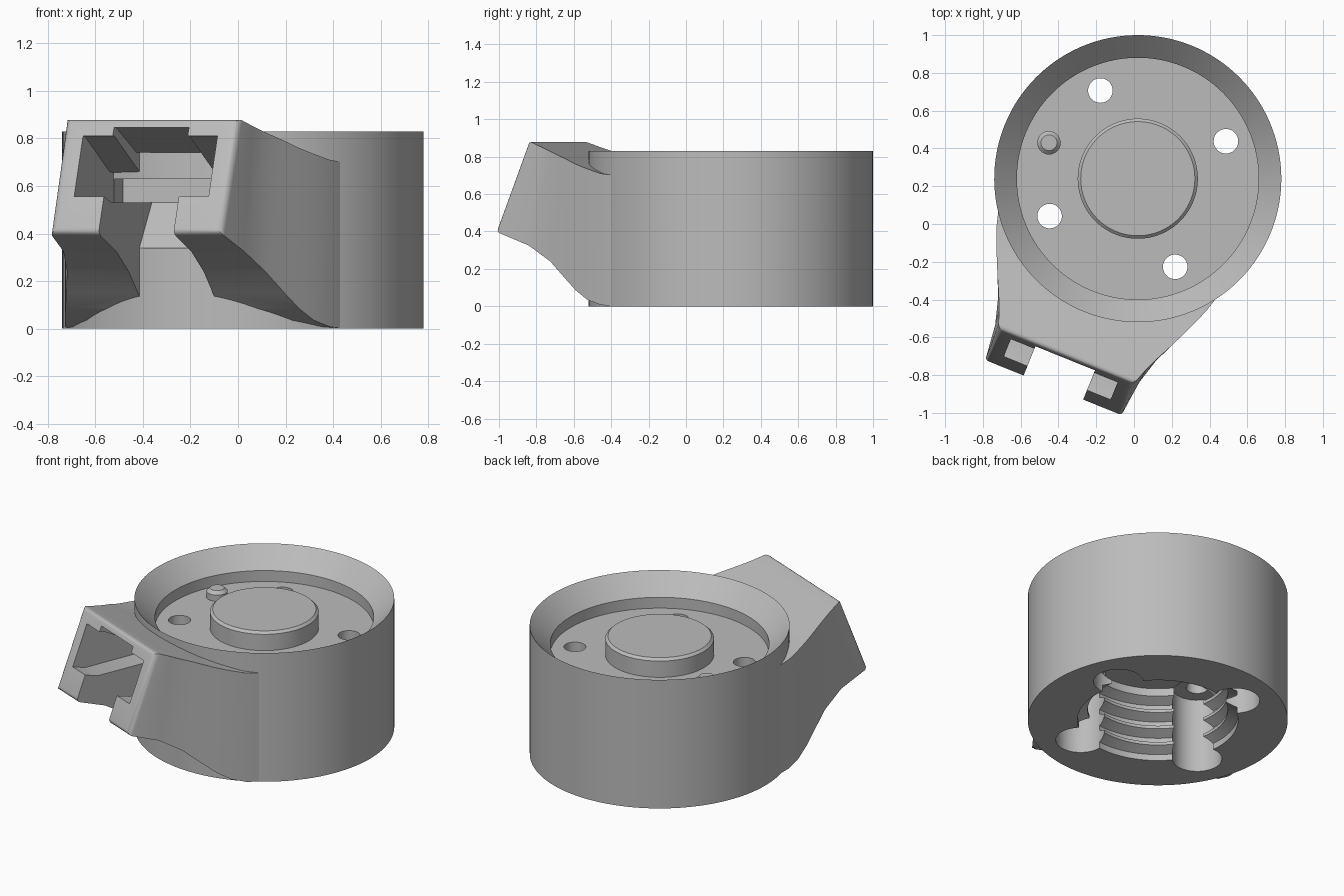
import bpy, bmesh, math
from mathutils import Matrix

if "Cube" in bpy.data.objects:
    bpy.data.objects.remove(bpy.data.objects["Cube"])

# Parts are built around the cup axis, socket pointing to -y, then turned into place
PLACE = Matrix.Translation((0.02, 0.24, 0)) @ Matrix.Rotation(math.radians(-22), 4, 'Z')
SEG = 128

grey = bpy.data.materials.new("light_grey")
grey.diffuse_color = (0.5, 0.5, 0.5, 1)
grey.use_nodes = True
grey.node_tree.nodes["Principled BSDF"].inputs["Base Color"].default_value = grey.diffuse_color


def make(name, bm):
    bmesh.ops.recalc_face_normals(bm, faces=bm.faces)
    me = bpy.data.meshes.new(name)
    bm.to_mesh(me)
    bm.free()
    me.materials.append(grey)
    ob = bpy.data.objects.new(name, me)
    bpy.context.collection.objects.link(ob)
    return ob


def lathe(name, profile, seg=SEG, at=(0, 0)):
    """Closed solid turned from (radius, z) points that start and end on the axis."""
    bm = bmesh.new()
    rings = []
    for r, z in profile:
        if r == 0:
            rings.append([bm.verts.new((at[0], at[1], z))] * seg)
        else:
            rings.append([bm.verts.new((at[0] + r * math.cos(math.tau * i / seg),
                                        at[1] + r * math.sin(math.tau * i / seg), z))
                          for i in range(seg)])
    for a, b in zip(rings, rings[1:]):
        for i in range(seg):
            j = (i + 1) % seg
            bm.faces.new(list(dict.fromkeys((a[i], a[j], b[j], b[i]))))
    return make(name, bm)


def rod(name, r, z0, z1, seg=40, at=(0, 0)):
    return lathe(name, [(0, z0), (r, z0), (r, z1), (0, z1)], seg, at)


def prism(name, profile, half):
    """Side profile of (outward, z) points, extruded evenly to both sides."""
    bm = bmesh.new()
    f = bm.faces.new([bm.verts.new((-half, -v, z)) for v, z in profile])
    ext = bmesh.ops.extrude_face_region(bm, geom=[f])
    bmesh.ops.translate(bm, vec=(2 * half, 0, 0),
                        verts=[g for g in ext['geom'] if isinstance(g, bmesh.types.BMVert)])
    return make(name, bm)


def apply(ob, mod):
    bpy.context.view_layer.objects.active = ob
    bpy.ops.object.modifier_apply(modifier=mod.name)


def cut(ob, cutter):
    m = ob.modifiers.new("cut", 'BOOLEAN')
    m.operation, m.solver, m.object = 'DIFFERENCE', 'EXACT', cutter
    apply(ob, m)
    bpy.data.objects.remove(cutter)


# Cup: ridged bore below, outer wall, flared rim, recessed floor and centre boss
bore = [(0, 0.45), (0.41, 0.45)]
for k in range(4):
    z = 0.42 - 0.11 * k
    bore += [(0.41, z), (0.41, z - 0.02), (0.47, z - 0.05), (0.47, z - 0.08)]
cup = lathe("cup_body", bore + [
    (0.47, 0), (0.76, 0), (0.76, 0.83), (0.64, 0.71), (0.64, 0.64),
    (0.318, 0.64), (0.318, 0.745), (0.302, 0.76), (0, 0.76)])

# Four screw holes with wide counterbores from below
for k in range(4):
    a = math.radians(45 + 90 * k)
    at = (0.507 * math.cos(a), 0.507 * math.sin(a))
    cut(cup, rod("counterbore", 0.145, -0.1, 0.48, 48, at))
    cut(cup, rod("screw_hole", 0.065, 0.3, 0.9, 40, at))

# Pocket and sloped slot that run from the socket into the cup wall
cut(cup, prism("wall_pocket", [(0.6, 0.53), (0.6, 0.63), (0.9, 0.63), (0.9, 0.53)], 0.3))
cut(cup, prism("wall_slope", [(0.6, 0.55), (0.9, 0.55), (0.9, 0.34), (0.74, 0.34), (0.6, 0.53)], 0.17))

# Locating pin on the recessed floor
pin = lathe("locating_pin", [(0, 0.62), (0.062, 0.62), (0.062, 0.68), (0.042, 0.70), (0, 0.70)],
            32, (-0.507, 0))

# Socket housing lofted from the cup wall to a tilted front:
# top (outward, z, half width), bottom (outward, z, half width)
sections = [
    ((0.42, 0.70, 0.625), (0.42, 0.00, 0.625)),
    ((0.51, 0.71, 0.60), (0.51, 0.008, 0.60)),
    ((0.60, 0.735, 0.565), (0.60, 0.035, 0.565)),
    ((0.68, 0.76, 0.53), (0.68, 0.085, 0.53)),
    ((0.757, 0.79, 0.495), (0.757, 0.15, 0.495)),
    ((0.84, 0.82, 0.455), (0.86, 0.24, 0.45)),
    ((0.92, 0.85, 0.42), (1.00, 0.325, 0.41)),
    ((1.01, 0.885, 0.388), (1.20, 0.40, 0.388))]
bm = bmesh.new()
loops = []
for (tv, tz, tw), (bv, bz, bw) in sections:
    loops.append([bm.verts.new(p) for p in
                  ((-tw, -tv, tz), (tw, -tv, tz), (bw, -bv, bz), (-bw, -bv, bz))])
for a, b in zip(loops, loops[1:]):
    for i in range(4):
        j = (i + 1) % 4
        bm.faces.new((a[i], a[j], b[j], b[i]))
bm.faces.new(loops[0])
bm.faces.new(loops[-1])
# Round only the rim of the front face
rim = [e for e in bm.edges if all(v in loops[-1] for v in e.verts)]
bmesh.ops.bevel(bm, geom=rim, offset=0.025, segments=4, profile=0.5, affect='EDGES')
housing = make("socket_housing", bm)

cut(housing, rod("cup_clearance", 0.755, -0.2, 1.2, SEG))
# Main cavity, raised channel in its ceiling, and slot between the two lower lugs
cut(housing, prism("cavity", [(0.5, 0.53), (0.5, 0.64), (0.74, 0.66), (1.02, 0.81), (1.4, 0.81),
                              (1.4, 0.56), (1.15, 0.56), (1.05, 0.53)], 0.305))
cut(housing, prism("ceiling_channel", [(0.5, 0.6), (0.5, 0.74), (0.77, 0.74), (1.0, 0.845),
                                       (1.4, 0.845), (1.4, 0.6)], 0.17))
cut(housing, prism("lug_slot", [(0.5, -0.1), (0.5, 0.6), (1.4, 0.6), (1.4, -0.1)], 0.17))

# Soft shading with crisp edges, then turn everything into place
for ob in (cup, pin, housing):
    ob.data.transform(PLACE)
    bpy.ops.object.select_all(action='DESELECT')
    ob.select_set(True)
    bpy.context.view_layer.objects.active = ob
    bpy.ops.object.shade_smooth_by_angle(angle=math.radians(30))
